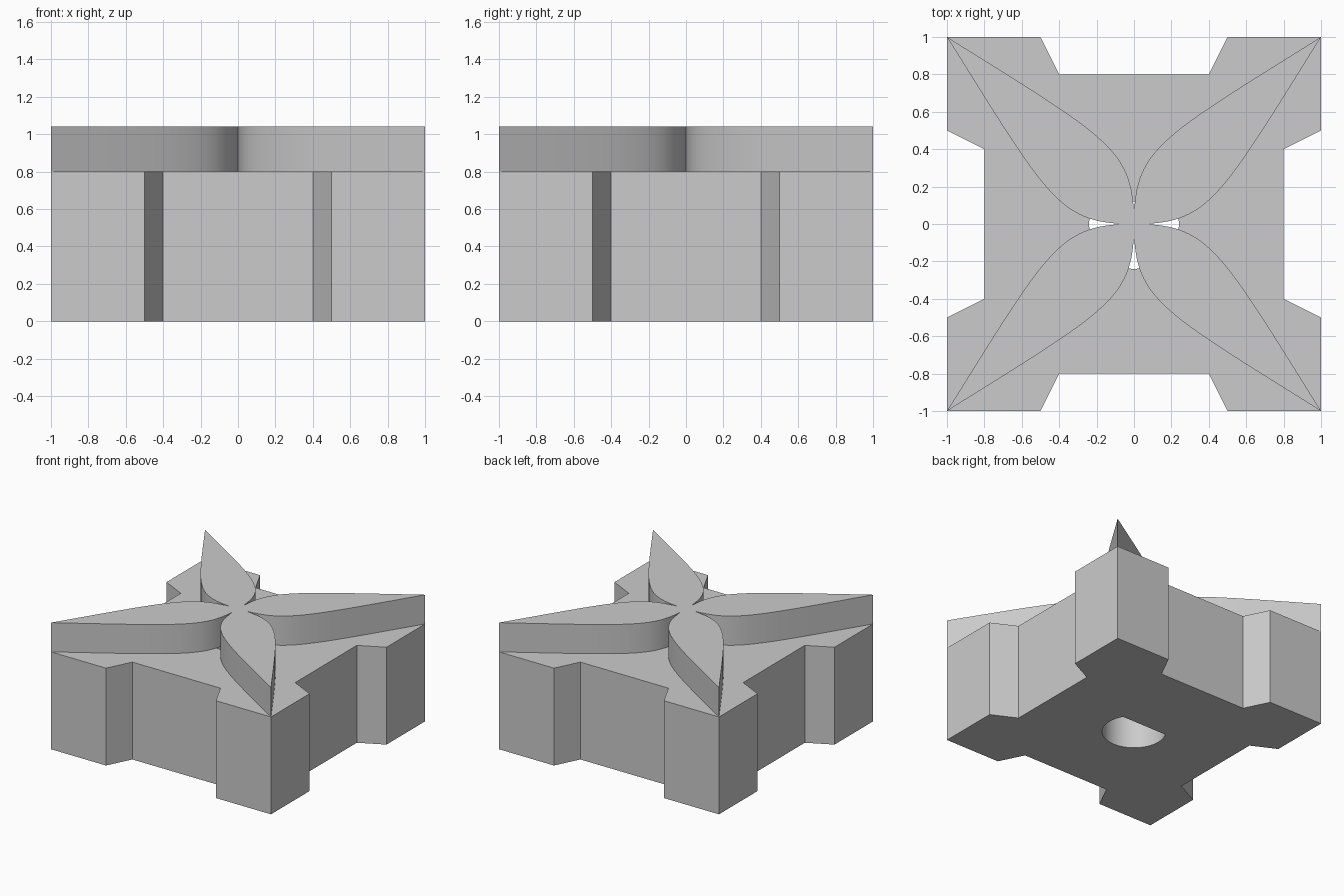
import bpy, bmesh, math
from mathutils import Vector
from mathutils.geometry import interpolate_bezier

if "Cube" in bpy.data.objects:
    bpy.data.objects.remove(bpy.data.objects["Cube"], do_unlink=True)

GREY = (0.6, 0.6, 0.6, 1.0)
grey = bpy.data.materials.new("plain grey")
grey.use_nodes = True
grey.diffuse_color = GREY
grey.node_tree.nodes["Principled BSDF"].inputs["Base Color"].default_value = GREY


def quarter_turns(points):
    """Repeat an outline section four times around the centre."""
    result = []
    for _ in range(4):
        result += points
        points = [(-y, x) for x, y in points]
    return result


def slab(name, outlines, bottom, top):
    """Extrude filled outlines; an inner outline becomes a hole."""
    curve = bpy.data.curves.new(name, "CURVE")
    curve.dimensions = "2D"
    curve.fill_mode = "BOTH"
    curve.extrude = (top - bottom) / 2
    for outline in outlines:
        spline = curve.splines.new("POLY")
        spline.points.add(len(outline) - 1)
        for point, (x, y) in zip(spline.points, outline):
            point.co = (x, y, 0, 1)
        spline.use_cyclic_u = True
    obj = bpy.data.objects.new(name, curve)
    bpy.context.collection.objects.link(obj)
    obj.location.z = (top + bottom) / 2
    bpy.ops.object.select_all(action="DESELECT")
    obj.select_set(True)
    bpy.context.view_layer.objects.active = obj
    bpy.ops.object.convert(target="MESH")
    obj = bpy.context.object
    obj.name = name
    # Weld the caps to the walls
    bm = bmesh.new()
    bm.from_mesh(obj.data)
    bmesh.ops.remove_doubles(bm, verts=bm.verts, dist=1e-5)
    bmesh.ops.recalc_face_normals(bm, faces=bm.faces)
    bm.to_mesh(obj.data)
    bm.free()
    obj.data.materials.clear()
    obj.data.materials.append(grey)
    bpy.ops.object.shade_smooth_by_angle(angle=math.radians(25))
    return obj


# Base block: notched square with a D-shaped shaft hole
notched_square = quarter_turns([(1, 1), (0.5, 1), (0.4, 0.8), (-0.4, 0.8), (-0.5, 1)])
radius, flat = 0.24, 0.12
start = math.asin(flat / radius)
sweep = math.pi + 2 * start
steps = 48
shaft_hole = [(radius * math.cos(start - sweep * i / steps),
               radius * math.sin(start - sweep * i / steps)) for i in range(steps + 1)]
slab("base_block", [notched_square, shaft_hole], 0, 0.8)

# Four-petal star: petal edges sweep from the corners in to narrow slits
edge = interpolate_bezier(Vector((1, 1)), Vector((0.12, 0.45)),
                          Vector((0, 0.4)), Vector((0, 0)), 40)
edge = [(p.x, p.y) for p in edge if p.y > 0.09]
section = edge + [(0, 0.075)] + [(-x, y) for x, y in reversed(edge[1:])]
slab("petal_star", [quarter_turns(section)], 0.8, 1.04)
